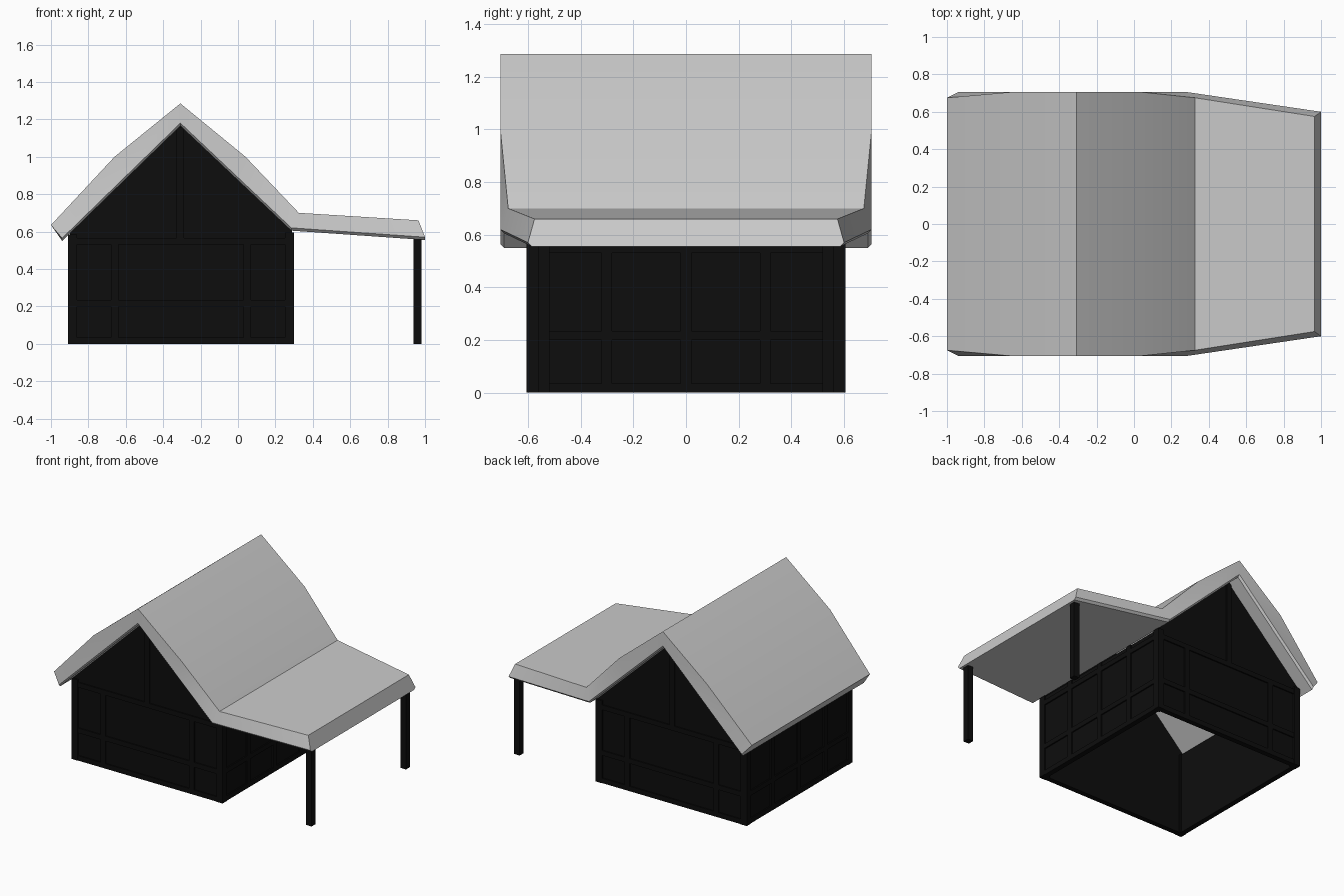
import bpy, bmesh, math

if "Cube" in bpy.data.objects:
    bpy.data.objects.remove(bpy.data.objects["Cube"], do_unlink=True)


def material(name, value):
    mat = bpy.data.materials.new(name)
    mat.use_nodes = True
    color = (value, value, value, 1)
    mat.diffuse_color = color
    mat.node_tree.nodes["Principled BSDF"].inputs["Base Color"].default_value = color
    return mat


roof_grey = material("roof grey", 0.6)
timber_black = material("timber black", 0.004)


def finish(name, bm, mat):
    bmesh.ops.recalc_face_normals(bm, faces=bm.faces[:])
    mesh = bpy.data.meshes.new(name)
    bm.to_mesh(mesh)
    bm.free()
    mesh.materials.append(mat)
    obj = bpy.data.objects.new(name, mesh)
    bpy.context.collection.objects.link(obj)
    return obj


def loft(name, rings, mat):
    """Join equal rings of points into a closed solid."""
    bm = bmesh.new()
    loops = [[bm.verts.new(p) for p in ring] for ring in rings]
    n = len(loops[0])
    for a, b in zip(loops, loops[1:]):
        for i in range(n):
            j = (i + 1) % n
            bm.faces.new((a[i], a[j], b[j], b[i]))
    bm.faces.new(loops[0])
    bm.faces.new(loops[-1])
    return finish(name, bm, mat)


def box(name, x, y, z, mat=timber_black):
    rings = [[(x[0], y[0], h), (x[1], y[0], h), (x[1], y[1], h), (x[0], y[1], h)] for h in z]
    return loft(name, rings, mat)


RIDGE_X = -0.308
LEFT, RIGHT, HALF = -0.91, 0.30, 0.605   # outer faces of the timber frame
INSET, DEPTH = 0.012, 0.04


def under_roof(x):
    """Height of the roof's underside over the house."""
    slope = 0.973 if x < RIDGE_X else 0.944
    return 1.165 - slope * abs(x - RIDGE_X)


# Roof: stations across the house, each with a top edge and a lower edge (x, z, half width)
stations = [
    ((-1.0, 0.635, 0.675), (-0.94, 0.55, 0.705)),
    ((-0.66, 1.0, 0.705), (-0.625, 0.857, 0.705)),
    ((RIDGE_X, 1.285, 0.705), (RIDGE_X, 1.165, 0.705)),
    ((0.04, 1.0, 0.705), (0.0, 0.874, 0.705)),
    ((0.325, 0.70, 0.675), (0.285, 0.605, 0.705)),
    ((0.965, 0.66, 0.575), (1.0, 0.555, 0.60)),
]
rings = []
for (tx, tz, ty), (bx, bz, by) in stations:
    side = [(tx, ty, tz), (bx, by, bz + 0.015), (bx, by - 0.015, bz)]
    rings.append(side + [(x, -y, z) for x, y, z in reversed(side)])
roof = loft("roof", rings, roof_grey)
bpy.ops.object.select_all(action="DESELECT")
roof.select_set(True)
bpy.context.view_layer.objects.active = roof
bpy.ops.object.shade_smooth_by_angle(angle=math.radians(25))

# Gable walls and their timber frames
rails = (0.0, 0.2, 0.53)
for label, s in (("front", -1), ("back", 1)):
    x0, x1 = LEFT + INSET, RIGHT - INSET
    outline = [(x0, 0), (x1, 0), (x1, under_roof(x1) + 0.01),
               (RIDGE_X, under_roof(RIDGE_X) + 0.01), (x0, under_roof(x0) + 0.01)]
    inner, outer = s * (HALF - DEPTH), s * (HALF - INSET)
    loft(label + "_gable_wall", [[(x, y, z) for x, z in outline] for y in (inner, outer)],
         timber_black)
    face = sorted((inner, s * (HALF - 0.003)))
    for z in rails:
        box(label + "_gable_rail", (LEFT + 0.01, RIGHT - 0.01), face, (z, z + 0.035))
    for x in (-0.66, 0.05):
        box(label + "_gable_stud", (x - 0.02, x + 0.02), face, (0, 0.55))
    box(label + "_king_post", (RIDGE_X - 0.02, RIDGE_X + 0.02), face, (0.55, 1.16))

# Long walls with studs and rails
for label, edge, s in (("right", LEFT, -1), ("left", RIGHT, 1)):
    top = under_roof(edge) + 0.005
    inner, outer = edge - s * DEPTH, edge - s * INSET
    box(label + "_wall", sorted((inner, outer)), (-HALF + INSET, HALF - INSET), (0, top))
    face = sorted((inner, edge - s * 0.003))
    for z in rails:
        box(label + "_wall_rail", face, (-HALF + 0.01, HALF - 0.01), (z, z + 0.035))
    for y in (-0.3, 0.0, 0.3):
        box(label + "_wall_stud", face, (y - 0.02, y + 0.02), (0, top))
    # Corner posts
    for c in (-1, 1):
        box(label + "_corner_post", sorted((edge, edge - s * 0.05)),
            sorted((c * HALF, c * (HALF - 0.05))), (0, top))

# Porch posts
for label, s in (("front", -1), ("back", 1)):
    box(label + "_porch_post", (0.938, 0.982), (s * 0.54 - 0.022, s * 0.54 + 0.022), (0, 0.57))
